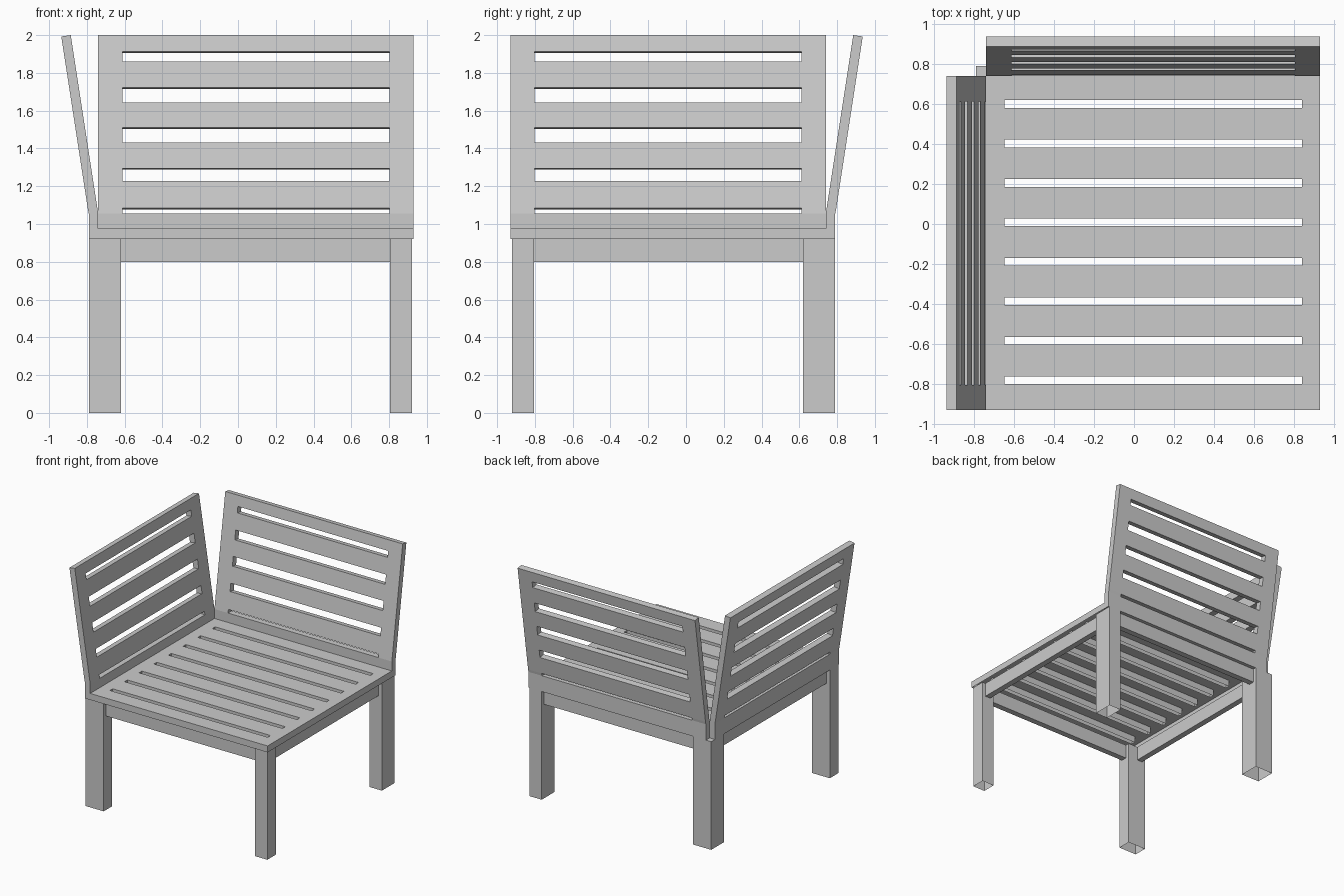
import bpy, bmesh
from mathutils import Vector

cube = bpy.data.objects.get("Cube")
if cube:
    bpy.data.objects.remove(cube, do_unlink=True)

grey = bpy.data.materials.new("plain_grey")
grey.use_nodes = True
COLOUR = (0.6, 0.6, 0.6, 1)
grey.diffuse_color = COLOUR
grey.node_tree.nodes["Principled BSDF"].inputs["Base Color"].default_value = COLOUR


def finish(name, bm, swap=False):
    """Store the mesh; swap reflects it across the seat diagonal."""
    if swap:
        for v in bm.verts:
            v.co.x, v.co.y = -v.co.y, -v.co.x
        bmesh.ops.reverse_faces(bm, faces=bm.faces[:])
    mesh = bpy.data.meshes.new(name)
    bm.to_mesh(mesh)
    bm.free()
    mesh.materials.append(grey)
    obj = bpy.data.objects.new(name, mesh)
    bpy.context.collection.objects.link(obj)
    return obj


def box(name, x, y, z, open_bottom=False, swap=False):
    bm = bmesh.new()
    bmesh.ops.create_cube(bm, size=1)
    for v in bm.verts:
        v.co = Vector([lo + (c + 0.5) * (hi - lo) for c, (lo, hi) in zip(v.co, (x, y, z))])
    if open_bottom:
        bm.faces.ensure_lookup_table()
        low = [f for f in bm.faces if f.normal.z < -0.5 or f.calc_center_median().z < z[0] + 0.001]
        bmesh.ops.delete(bm, geom=low, context='FACES')
    return finish(name, bm, swap)


def slotted_grid(us, vs, place):
    """Sheet of cells whose middle column is open in every second row."""
    bm = bmesh.new()
    grid = [[bm.verts.new(place(u, v)) for u in us] for v in vs]
    for j in range(len(vs) - 1):
        for i in range(len(us) - 1):
            if i == 1 and j % 2 == 1:
                continue
            bm.faces.new((grid[j][i], grid[j][i + 1], grid[j + 1][i + 1], grid[j + 1][i]))
    return bm


# Seat: hollow underside, with walls around the rim and slots
slot_rows = [-0.93]
for k in range(8):
    centre = -0.78 + k * 0.197
    slot_rows += [centre - 0.019, centre + 0.019]
slot_rows.append(0.74)
bm = slotted_grid([-0.74, -0.647, 0.84, 0.93], slot_rows, lambda u, v: (u, v, 0.975))
rim = [e for e in bm.edges if e.is_boundary]
made = bmesh.ops.extrude_edge_only(bm, edges=rim)["geom"]
for v in made:
    if isinstance(v, bmesh.types.BMVert):
        v.co.z = 0.92
bmesh.ops.recalc_face_normals(bm, faces=bm.faces[:])
finish("seat", bm)

# Backrests: upright foot, then a slotted part leaning outward
BEND = 1.055
THICK = 0.05
rail_rows = [0.92, BEND, 1.084, 1.228, 1.295, 1.432, 1.51, 1.643, 1.722, 1.86, 1.912, 2.0]


def lean(u, z):
    return (u, 0.74 + max(0, z - BEND) * 0.154, z)


for name, swap in (("back_backrest", False), ("side_backrest", True)):
    bm = slotted_grid([-0.74, -0.612, 0.803, 0.93], rail_rows, lean)
    front = bm.faces[:]
    made = bmesh.ops.extrude_face_region(bm, geom=front, use_keep_orig=True)["geom"]
    for v in made:
        if isinstance(v, bmesh.types.BMVert):
            drop = 0.0075 if v.co.z > BEND + 0.01 else 0
            v.co += Vector((0, THICK, -drop))
    bmesh.ops.recalc_face_normals(bm, faces=bm.faces[:])
    finish(name, bm, swap)

# Legs: hollow tubes, open at the foot
WIDE_X, SLIM_X = (-0.79, -0.62), (0.805, 0.92)
WIDE_Y, SLIM_Y = (0.62, 0.79), (-0.92, -0.805)
for name, x, y in (("front_right_leg", WIDE_X, SLIM_Y), ("front_left_leg", SLIM_X, SLIM_Y),
                   ("back_right_leg", WIDE_X, WIDE_Y), ("back_left_leg", SLIM_X, WIDE_Y)):
    box(name, x, y, (0, 0.92), open_bottom=True)

# Aprons between the legs
for name, y, swap in (("front_apron", (-0.89, -0.84), False), ("back_apron", (0.71, 0.76), False),
                      ("left_apron", (-0.89, -0.84), True), ("right_apron", (0.71, 0.76), True)):
    box(name, (-0.62, 0.805), y, (0.8, 0.92), swap=swap)
